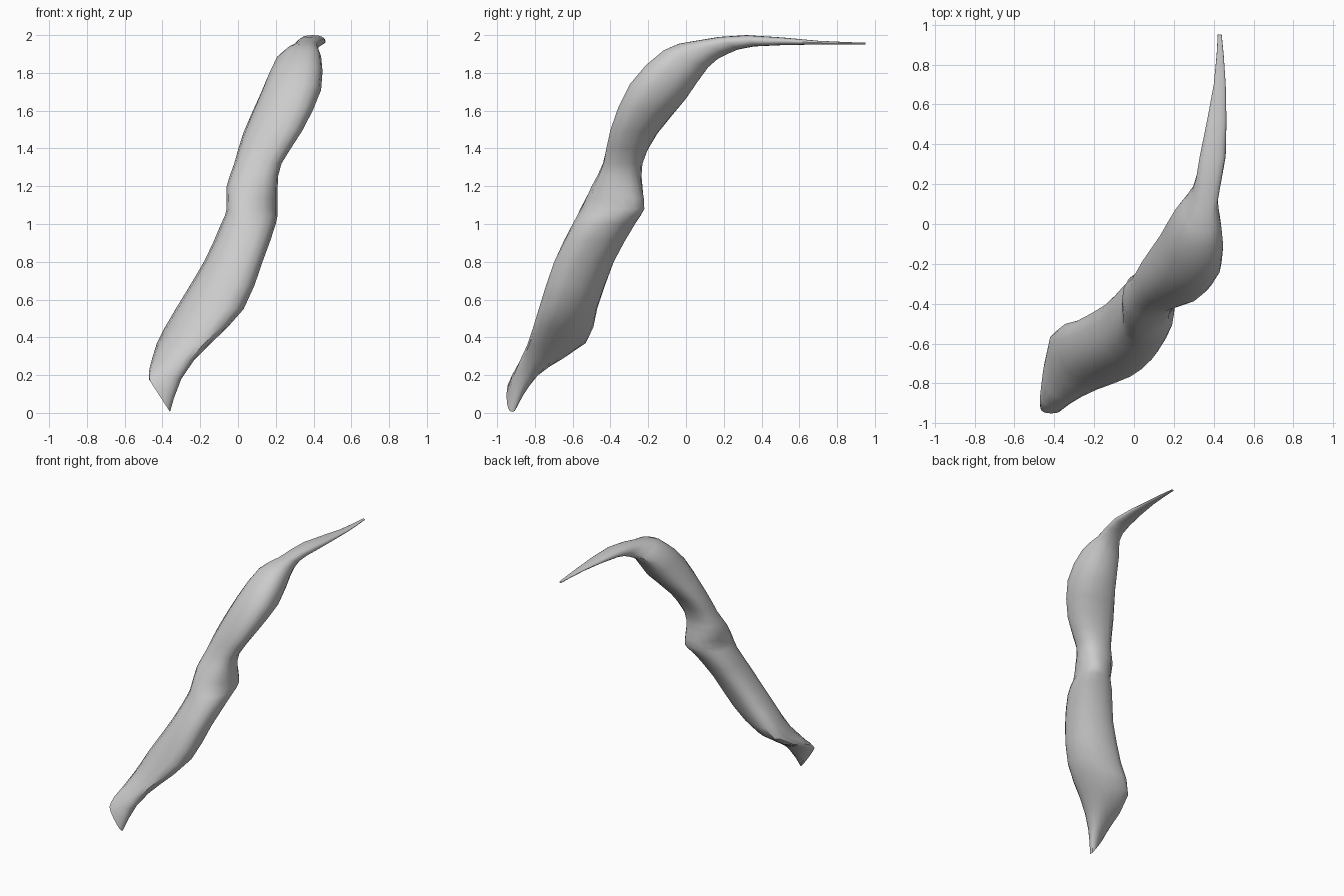
import bpy, bmesh, math

cube = bpy.data.objects.get("Cube")
if cube:
    bpy.data.objects.remove(cube)

SIDES = 16
BOXINESS = .85  # below one squares the ellipses off a little

# Main cross-sections of the limb, root to tip:
# x min, x max, inner y and z, outer y and z, skew of the ellipse
SECTIONS = [
    (-.47, -.36, -.89, .09, -.95, .09, 0),
    (-.47, -.3, -.78, .21, -.92, .2, 0),
    (-.43, -.15, -.53, .37, -.84, .36, .4),
    (-.33, .03, -.47, .55, -.78, .55, .3),
    (-.18, .13, -.38, .8, -.7, .8, .2),
    (-.09, .2, -.27, 1, -.6, 1, 0),
    (-.06, .21, -.22, 1.08, -.56, 1.08, -.3),
    (-.06, .21, -.23, 1.2, -.5, 1.2, -.1),
    (-.02, .23, -.23, 1.32, -.44, 1.32, .1),
    (.03, .34, -.15, 1.48, -.4, 1.5, .3),
    (.12, .44, 0, 1.66, -.3, 1.74, .2),
    (.2, .44, .12, 1.83, -.12, 1.92, .2),
    (.29, .42, .22, 1.9, .05, 1.97, .1),
    (.33, .46, .36, 1.94, .32, 2, 0),
    (.4, .46, .7, 1.95, .7, 1.97, 0),
    (.42, .44, .95, 1.95, .95, 1.96, 0),
]


def with_midpoints(sections):
    """Insert a smoothly curved in-between section in every gap."""
    result = [sections[0]]
    last = len(sections) - 1
    for i in range(last):
        before, start = sections[max(i - 1, 0)], sections[i]
        end, after = sections[i + 1], sections[min(i + 2, last)]
        middle = [(9 * (b + c) - a - d) / 16
                  for a, b, c, d in zip(before, start, end, after)]
        result += [middle, end]
    return result


def squared(value):
    """Push a sine or cosine outwards to fill the corners."""
    return math.copysign(abs(value) ** BOXINESS, value)


def add_ring(bm, x_min, x_max, inner_y, inner_z, outer_y, outer_z, skew):
    """Skewed ellipse spanning the x range and the inner-outer line."""
    tilt = min(0, inner_z / 2 - .13)  # the cut root slants sideways
    ring = []
    for i in range(SIDES):
        angle = math.tau * i / SIDES
        across, along = squared(math.cos(angle)), squared(math.sin(angle + skew))
        ring.append(bm.verts.new((
            (x_min + x_max + (x_max - x_min) * across) / 2,
            (inner_y + outer_y + (outer_y - inner_y) * along) / 2,
            (inner_z + outer_z + (outer_z - inner_z) * along) / 2 + tilt * across,
        )))
    return ring


# Skin the sections into one closed tapering limb
bm = bmesh.new()
rings = [add_ring(bm, *section) for section in with_midpoints(SECTIONS)]
for low, high in zip(rings, rings[1:]):
    for i in range(SIDES):
        j = (i + 1) % SIDES
        bm.faces.new((low[i], low[j], high[j], high[i]))
bm.faces.new(rings[0])
bm.faces.new(rings[-1])
bmesh.ops.recalc_face_normals(bm, faces=bm.faces)
mesh = bpy.data.meshes.new("curved_limb")
bm.to_mesh(mesh)
bm.free()

limb = bpy.data.objects.new("curved_limb", mesh)
bpy.context.collection.objects.link(limb)

# Plain grey surface
grey = bpy.data.materials.new("plain_grey")
grey.use_nodes = True
colour = (.6, .6, .6, 1)
grey.diffuse_color = colour
grey.node_tree.nodes["Principled BSDF"].inputs["Base Color"].default_value = colour
mesh.materials.append(grey)

# Soft shading with crisp ends
bpy.context.view_layer.objects.active = limb
limb.select_set(True)
bpy.ops.object.shade_smooth_by_angle(angle=math.radians(40))
